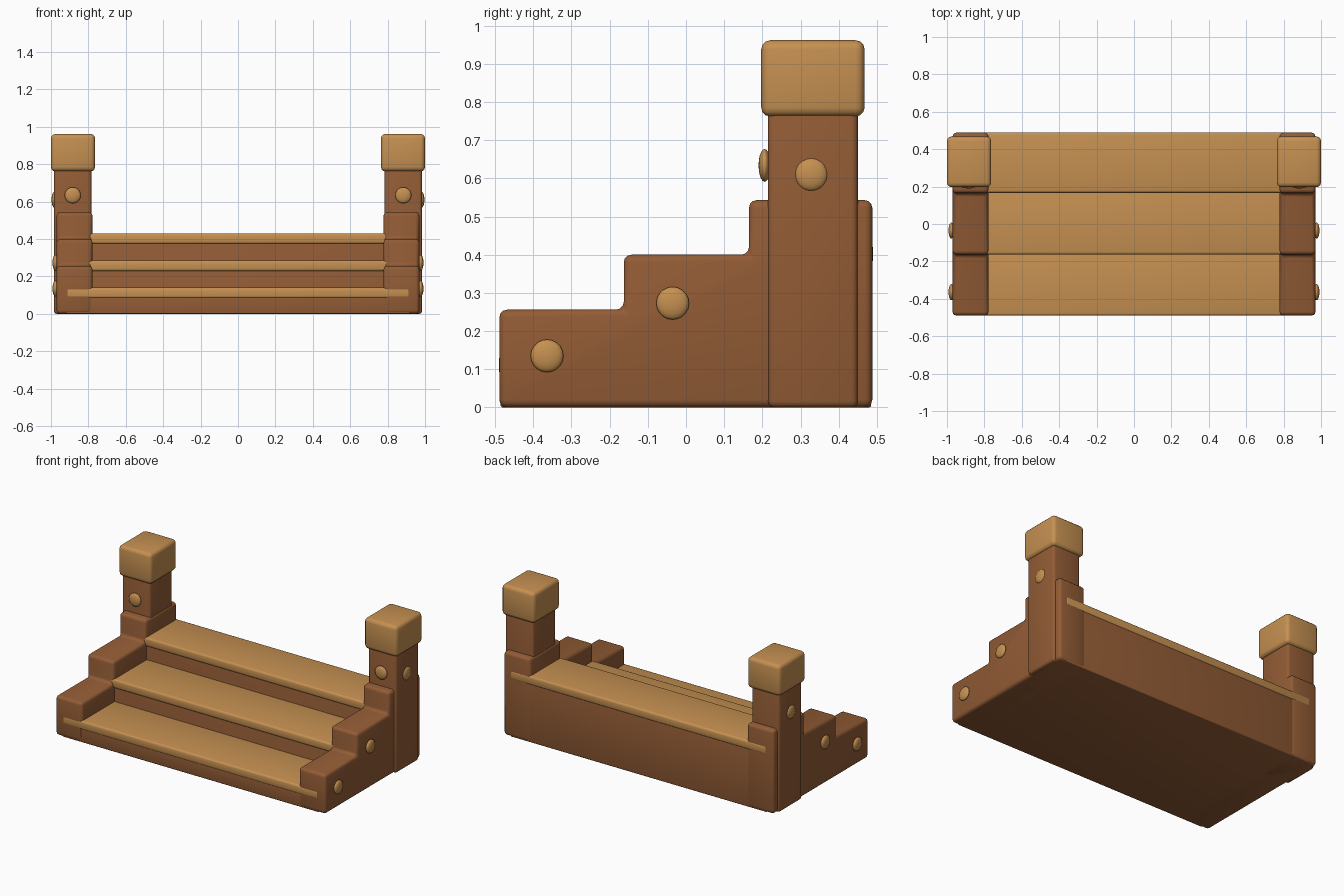
import bpy, bmesh, math

if "Cube" in bpy.data.objects:
    bpy.data.objects.remove(bpy.data.objects["Cube"])


def material(name, rgb):
    m = bpy.data.materials.new(name)
    m.diffuse_color = (*rgb, 1)
    m.use_nodes = True
    m.node_tree.nodes["Principled BSDF"].inputs["Base Color"].default_value = m.diffuse_color
    return m


BROWN = material("brown wood", (0.29, 0.107, 0.036))
TAN = material("tan wood", (0.56, 0.28, 0.083))


def finish(bm, name, mat, bevel=0.0, segments=3):
    bmesh.ops.recalc_face_normals(bm, faces=bm.faces)
    mesh = bpy.data.meshes.new(name)
    bm.to_mesh(mesh)
    bm.free()
    ob = bpy.data.objects.new(name, mesh)
    bpy.context.collection.objects.link(ob)
    mesh.materials.append(mat)
    for p in mesh.polygons:
        p.use_smooth = True
    if bevel:
        mod = ob.modifiers.new("rounded edges", "BEVEL")
        mod.width = bevel
        mod.segments = segments
        mod.limit_method = 'ANGLE'
    return ob


def extrude_profile(name, yz, x0, x1, mat, bevel):
    """Side outline in y, z stretched along x."""
    bm = bmesh.new()
    face = bm.faces.new([bm.verts.new((x0, y, z)) for y, z in yz])
    ext = bmesh.ops.extrude_face_region(bm, geom=[face])
    verts = [v for v in ext["geom"] if isinstance(v, bmesh.types.BMVert)]
    bmesh.ops.translate(bm, verts=verts, vec=(x1 - x0, 0, 0))
    return finish(bm, name, mat, bevel)


def box(name, x, y, z, mat, bevel):
    outline = [(y[0], z[0]), (y[1], z[0]), (y[1], z[1]), (y[0], z[1])]
    return extrude_profile(name, outline, min(x), max(x), mat, bevel)


def stud(name, centre, axis):
    """Round peg head, flattened along one axis."""
    bm = bmesh.new()
    bmesh.ops.create_uvsphere(bm, u_segments=20, v_segments=10, radius=0.043)
    scale = [1, 1, 1]
    scale[axis] = 0.37
    bmesh.ops.scale(bm, vec=scale, verts=bm.verts)
    bmesh.ops.translate(bm, vec=centre, verts=bm.verts)
    return finish(bm, name, TAN)


def steps(front, back, edges, heights):
    """Staircase outline rising towards the back."""
    pts = [(back, 0), (front, 0)]
    ys = [front] + edges + [back]
    for i, h in enumerate(heights):
        pts += [(ys[i], h), (ys[i + 1], h)]
    return pts


# Solid stepped core that forms the risers and back
extrude_profile("stair_core", steps(-0.486, 0.485, [-0.155, 0.175], [0.11, 0.255, 0.40]),
                -0.92, 0.92, BROWN, 0.006)

# Treads
for i, (y0, y1) in enumerate([(-0.49, -0.14), (-0.163, 0.19), (0.167, 0.49)]):
    top = 0.14 + 0.1455 * i
    box(f"tread_{i + 1}", (-0.92, 0.92), (y0, y1), (top - 0.057, top), TAN, 0.013)

for side, s in (("left", -1), ("right", 1)):
    # Stepped side panel
    a, b = sorted((s * 0.778, s * 0.97))
    extrude_profile(f"{side}_side_panel",
                    steps(-0.489, 0.488, [-0.163, 0.165], [0.256, 0.40, 0.543]),
                    a, b, BROWN, 0.02)
    # Post with its cap
    box(f"{side}_post", (s * 0.784, s * 0.984), (0.215, 0.45), (0.0, 0.80), BROWN, 0.016)
    box(f"{side}_post_cap", (s * 0.764, s * 1.0), (0.197, 0.468), (0.762, 0.962), TAN, 0.024)
    # Peg heads
    stud(f"{side}_lower_stud", (s * 0.976, -0.364, 0.135), 0)
    stud(f"{side}_middle_stud", (s * 0.976, -0.035, 0.273), 0)
    stud(f"{side}_post_stud", (s * 0.981, 0.328, 0.61), 0)
    stud(f"{side}_front_stud", (s * 0.884, 0.206, 0.634), 1)
